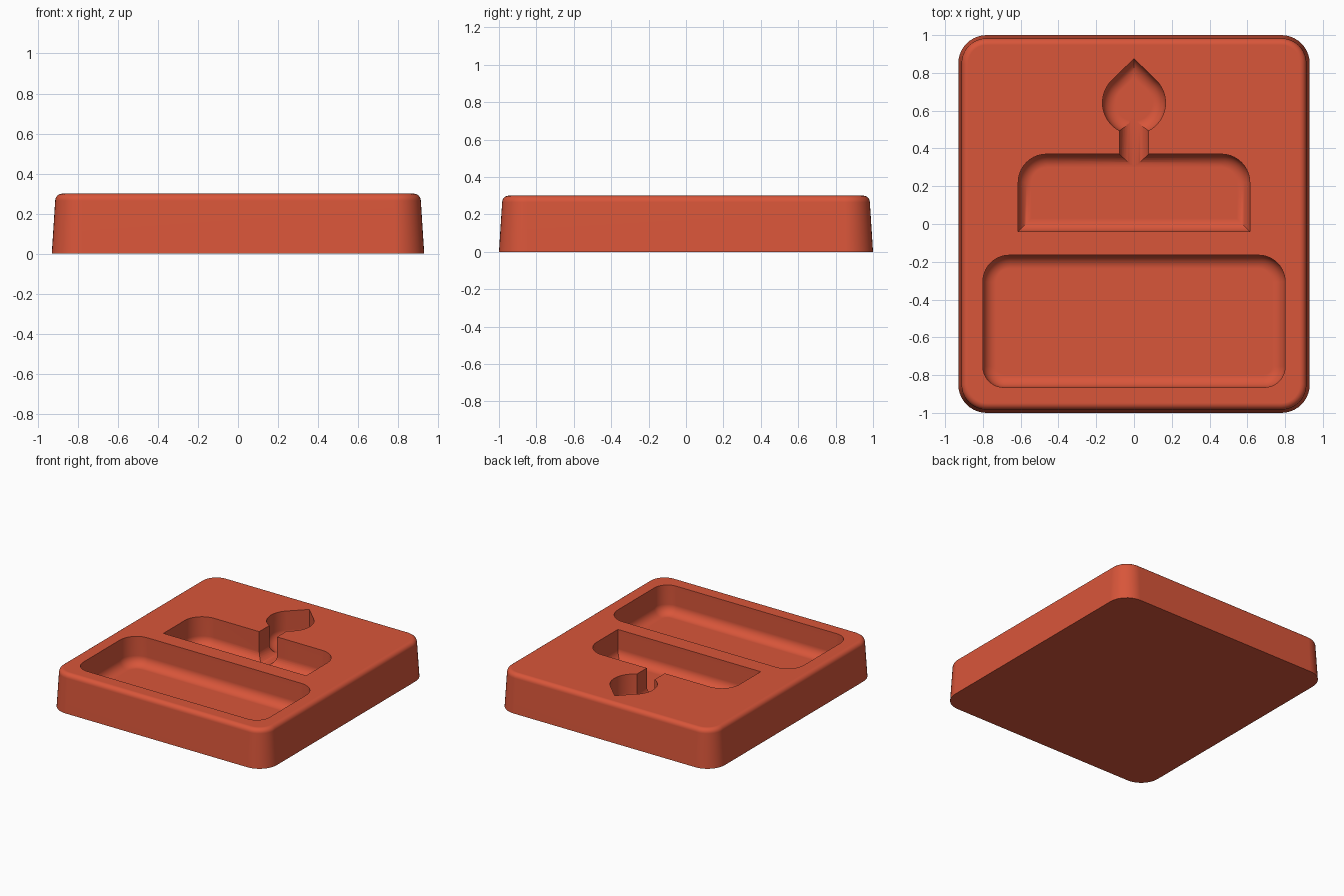
import bpy, bmesh
from math import sin, cos, pi, acos, radians
from mathutils import Vector

default = bpy.data.objects.get("Cube")
if default:
    bpy.data.objects.remove(default, do_unlink=True)

mat = bpy.data.materials.new("terracotta red")
mat.use_nodes = True
colour = (0.69, 0.092, 0.042, 1)
mat.diffuse_color = colour
mat.node_tree.nodes["Principled BSDF"].inputs["Base Color"].default_value = colour

HEIGHT = 0.30
STEPS = 10


def rounded_rect(half_x, y0, y1, r_low, r_high):
    """Counter-clockwise outline, with its own radius for low and high corners."""
    corners = [(1, y0, 1, r_low, -pi / 2), (1, y1, -1, r_high, 0),
               (-1, y1, -1, r_high, pi / 2), (-1, y0, 1, r_low, pi)]
    pts = []
    for sx, y, sy, r, start in corners:
        centre = Vector((sx * (half_x - r), y + sy * r))
        if r == 0:
            pts.append(centre)
            continue
        for i in range(STEPS + 1):
            a = start + i / STEPS * pi / 2
            pts.append(centre + r * Vector((cos(a), sin(a))))
    return pts


def teardrop(cy, r, tip):
    """Circle with straight tangents meeting at a point."""
    a0 = acos(r / (tip - cy))
    n = 40
    pts = [Vector((0, tip))]
    for i in range(n + 1):
        a = pi / 2 + a0 + i / n * (2 * pi - 2 * a0)
        pts.append(Vector((r * cos(a), cy + r * sin(a))))
    return pts


def inset(pts, d):
    """Move every edge of the outline inward by d with mitred corners."""
    out = []
    for i, p in enumerate(pts):
        e1 = (p - pts[i - 1]).normalized()
        e2 = (pts[(i + 1) % len(pts)] - p).normalized()
        n1, n2 = Vector((-e1.y, e1.x)), Vector((-e2.y, e2.x))
        out.append(p + (n1 + n2) * (d / (1 + n1.dot(n2))))
    return out


def loft(name, outline, profile):
    """Solid made of inset copies of an outline, profile = (inset, z) going up."""
    bm = bmesh.new()
    rings = [[bm.verts.new((p.x, p.y, z)) for p in inset(outline, d)]
             for d, z in profile]
    n = len(outline)
    for low, high in zip(rings, rings[1:]):
        for i in range(n):
            j = (i + 1) % n
            bm.faces.new((low[i], low[j], high[j], high[i]))
    bm.faces.new(rings[0][::-1])
    bm.faces.new(rings[-1])
    mesh = bpy.data.meshes.new(name)
    bm.to_mesh(mesh)
    bm.free()
    mesh.materials.append(mat)
    obj = bpy.data.objects.new(name, mesh)
    bpy.context.collection.objects.link(obj)
    return obj


def quarter(steps):
    return [i / steps * pi / 2 for i in range(steps + 1)]


# Tray block: drafted sides and a rounded upper rim
draft, rim = 0.017, 0.035
profile = [(0, 0)] + [(draft + rim * (1 - cos(a)), HEIGHT - rim + rim * sin(a))
                      for a in quarter(6)]
tray = loft("mould_tray", rounded_rect(0.93, -1, 1, 0.15, 0.15), profile)

# Pockets: two cake tiers, candle and flame, all with a filleted floor
pockets = {
    "lower_tier_cutter": rounded_rect(0.80, -0.865, -0.165, 0.11, 0.14),
    "upper_tier_cutter": rounded_rect(0.613, -0.04, 0.37, 0, 0.15),
    "candle_cutter": rounded_rect(0.077, 0.15, 0.62, 0, 0),
    "flame_cutter": teardrop(0.642, 0.167, 0.875),
}
bpy.context.view_layer.objects.active = tray
fillet = 0.07
for k, (name, outline) in enumerate(pockets.items()):
    floor = 0.08 + 0.001 * k
    profile = [(fillet * (1 - sin(a)), floor + fillet * (1 - cos(a)))
               for a in quarter(8)]
    profile.append((0, HEIGHT + 0.05 + 0.01 * k))
    cutter = loft(name, outline, profile)
    cutter.hide_render = True
    mod = tray.modifiers.new(name, "BOOLEAN")
    mod.operation = "DIFFERENCE"
    mod.solver = "EXACT"
    mod.object = cutter
    bpy.ops.object.modifier_apply(modifier=name)
    bpy.data.objects.remove(cutter, do_unlink=True)

# Smooth fillets, crisp pocket edges, flat top
bpy.ops.object.select_all(action="DESELECT")
tray.select_set(True)
bpy.ops.object.shade_smooth_by_angle(angle=radians(30))
weighted = tray.modifiers.new("even_shading", "WEIGHTED_NORMAL")
weighted.keep_sharp = True
